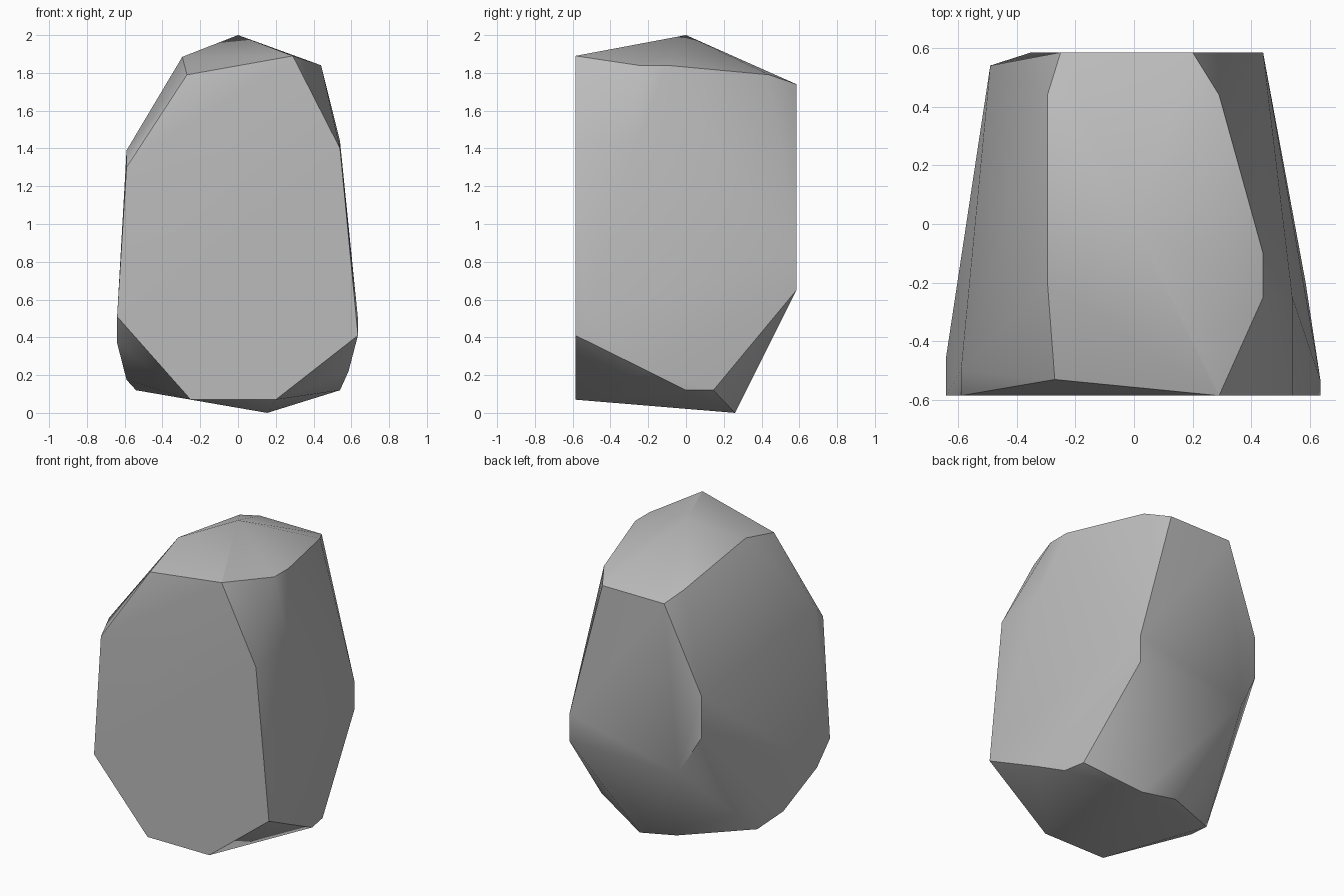
import bpy
import bmesh
import math

default_cube = bpy.data.objects.get("Cube")
if default_cube:
    bpy.data.objects.remove(default_cube, do_unlink=True)

FRONT, BACK = -0.585, 0.585


def flat_material(name, level):
    """Plain matte material in one neutral colour."""
    material = bpy.data.materials.new(name)
    material.use_nodes = True
    colour = (level, level, level, 1)
    material.diffuse_color = colour
    shader = material.node_tree.nodes["Principled BSDF"]
    shader.inputs["Base Color"].default_value = colour
    shader.inputs["Roughness"].default_value = 0.9
    return material


def on_plane(y, outline):
    """Place an x, z outline on a plane facing the front or back."""
    return [(x, y, z) for x, z in outline]


# Broad cleaved front face
front_face = on_plane(FRONT, [
    (-.25, .07), (.2, .07), (.635, .41), (.54, 1.4),
    (.29, 1.89), (-.59, 1.3), (-.64, .51)])

# Smaller cleaved back face
back_face = on_plane(BACK, [
    (.2, 1.74), (.44, .83), (.44, .65), (-.35, .65), (-.25, 1.74)])

# Peak and the chipped rim around it
crown = [
    (0, 0, 2), (.44, -.25, 1.84), (.44, -.1, 1.84), (.29, .44, 1.79),
    (-.295, .44, 1.79), (-.295, -.2, 1.885), (-.27, -.53, 1.79)]

# Corners along the two flanks
flanks = [
    (.54, -.25, 1.44), (.635, -.53, .5),
    (-.59, -.5, 1.39), (-.64, -.45, .37),
    (-.49, .54, 1.18), (-.49, .54, .9)]

# Chipped underside
underside = [
    (.585, -.2, .22), (.54, 0, .12), (.515, .145, .12), (.155, .26, 0),
    (-.11, .255, .05), (-.54, .03, .12), (-.59, -.17, .175)]

# Wrap all the corners in one faceted stone
bm = bmesh.new()
for corner in front_face + back_face + crown + flanks + underside:
    bm.verts.new(corner)
hull = bmesh.ops.convex_hull(bm, input=bm.verts[:])
unused = {v for v in hull["geom_interior"] + hull["geom_unused"]
          if isinstance(v, bmesh.types.BMVert)}
bmesh.ops.delete(bm, geom=list(unused), context="VERTS")
bmesh.ops.dissolve_limit(bm, angle_limit=math.radians(1),
                         verts=bm.verts[:], edges=bm.edges[:])
bmesh.ops.recalc_face_normals(bm, faces=bm.faces[:])

mesh = bpy.data.meshes.new("rock")
bm.to_mesh(mesh)
bm.free()
mesh.materials.append(flat_material("stone grey", 0.5))

rock = bpy.data.objects.new("rock", mesh)
bpy.context.collection.objects.link(rock)

# Soft shading over shallow facets, crisp cleavage edges
bpy.ops.object.select_all(action="DESELECT")
rock.select_set(True)
bpy.context.view_layer.objects.active = rock
bpy.ops.object.shade_smooth_by_angle(angle=math.radians(30))
